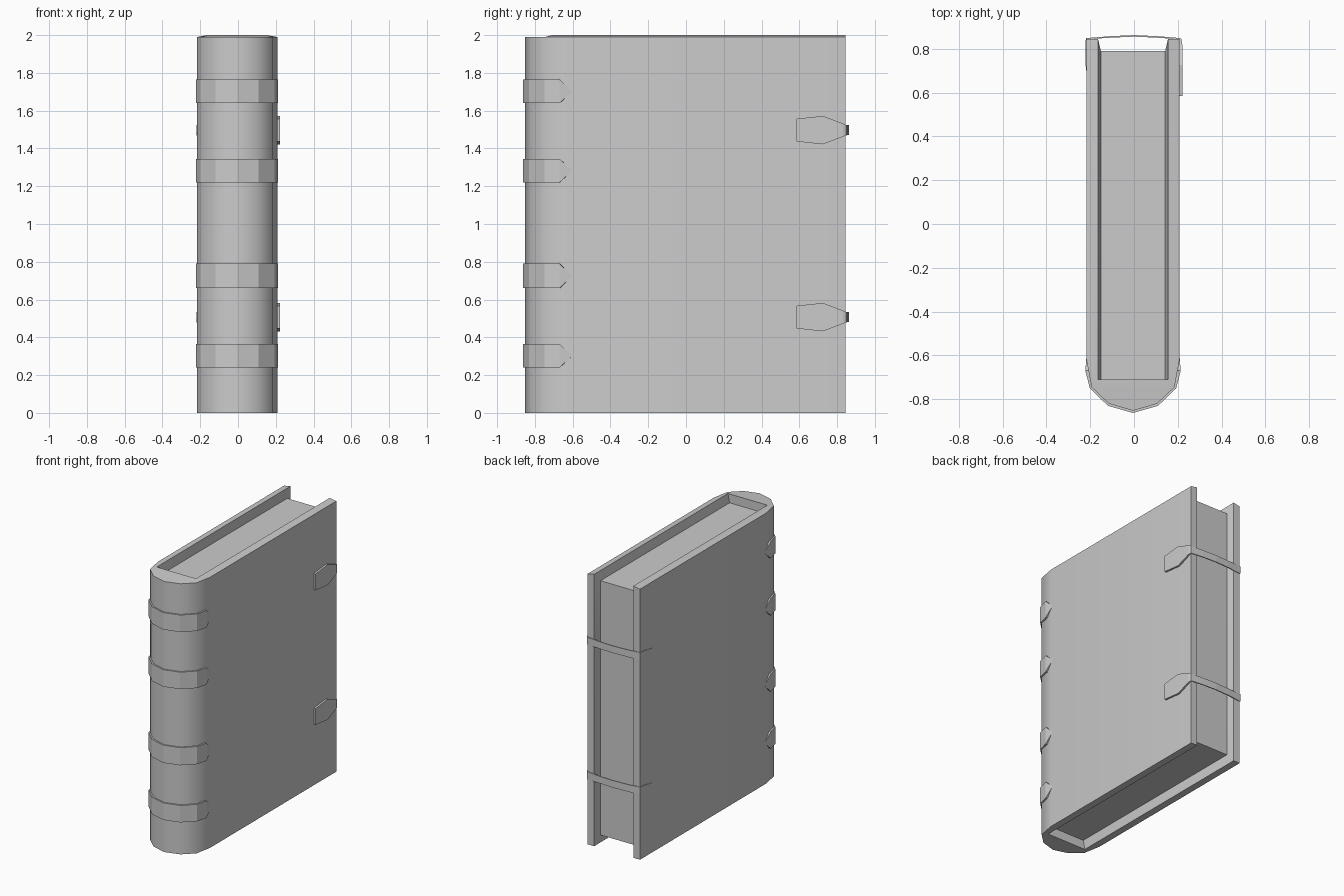
import bpy, bmesh, math

if "Cube" in bpy.data.objects:
    bpy.data.objects.remove(bpy.data.objects["Cube"])

CX = -0.0045  # the book body sits slightly off centre because of the clasps


def make_object(name, verts, faces, smooth=None):
    mesh = bpy.data.meshes.new(name)
    mesh.from_pydata(verts, [], faces)
    bm = bmesh.new()
    bm.from_mesh(mesh)
    if smooth is not None:
        bmesh.ops.recalc_face_normals(bm, faces=bm.faces)
    bm.to_mesh(mesh)
    bm.free()
    ob = bpy.data.objects.new(name, mesh)
    bpy.context.collection.objects.link(ob)
    if smooth:
        bpy.ops.object.select_all(action='DESELECT')
        ob.select_set(True)
        bpy.context.view_layer.objects.active = ob
        bpy.ops.object.shade_smooth_by_angle(angle=math.radians(smooth))
    return ob


def mirrored(half):
    """Mirror a half path that ends on the centre line."""
    return half + [(-p[0],) + tuple(p[1:]) for p in half[-2::-1]]


def strip(name, path, zc, thick):
    """Upright strip through (x, y, half height) points, thickened inwards."""
    verts, faces = [], []
    for x, y, h in path:
        verts += [(x, y, zc - h), (x, y, zc + h)]
    for i in range(0, 2 * len(path) - 2, 2):
        faces.append((i, i + 1, i + 3, i + 2))
    ob = make_object(name, verts, faces)
    mod = ob.modifiers.new("thickness", 'SOLIDIFY')
    mod.thickness = thick
    mod.offset = -1
    return ob


# Cover: two boards and a rounded spine, with walls sloping in to the pages
outer = mirrored([(0.2125, 0.845), (0.2125, -0.62), (0.189, -0.745),
                  (0.11, -0.82), (0, -0.852)])
rim = [(0.16, 0.845), (0.16, -0.71), (-0.16, -0.71), (-0.16, 0.845)]
page = [(0.147, 0.79), (0.147, -0.71), (-0.147, -0.71), (-0.147, 0.79)]
verts = []
for ring, lo, hi in ((outer, 0, 1.99), (rim, 0, 2.0), (page, 0.065, 1.935)):
    for z in (lo, hi):
        verts += [(x + CX, y, z) for x, y in ring]
n = len(outer)
O = [list(range(0, n)), list(range(n, 2 * n))]
R = [[2 * n + k * 4 + i for i in range(4)] for k in (0, 1)]
P = [[2 * n + 8 + k * 4 + i for i in range(4)] for k in (0, 1)]
faces = [(O[0][i], O[0][i + 1], O[1][i + 1], O[1][i]) for i in range(n - 1)]
for k in (0, 1):
    o, r, p = O[k], R[k], P[k]
    faces += [(o[0], o[1], r[1], r[0]), (o[-1], r[3], r[2], o[-2]),
              tuple(o[1:-1]) + (r[2], r[1])]
    faces += [(r[i], r[i + 1], p[i + 1], p[i]) for i in range(3)]
for a, b in ((0, 0), (-1, 3)):
    faces += [(O[0][a], O[1][a], R[1][b], R[0][b]),
              (R[0][b], R[1][b], P[1][b], P[0][b])]
make_object("cover", verts, faces, smooth=45)

# Page block
pv = [(x + CX, y, z) for z in (0.065, 1.935) for x, y in page]
pf = [(0, 1, 2, 3), (4, 5, 6, 7)] + [(i, (i + 1) % 4, (i + 1) % 4 + 4, i + 4)
                                     for i in range(4)]
make_object("page_block", pv, pf, smooth=0)

# Raised bands around the spine, tapering onto the boards
for i, (lo, hi) in enumerate(((0.24, 0.365), (0.66, 0.79),
                              (1.22, 1.345), (1.64, 1.765))):
    h = (hi - lo) / 2
    path = mirrored([(0.213, -0.61, 0.008), (0.2175, -0.67, h), (0.197, -0.75, h),
                     (0.114, -0.83, h), (0, -0.862, h)])
    strip(f"spine_band_{i + 1}", [(x + CX, y, z) for x, y, z in path],
          (lo + hi) / 2, 0.014)

# Straps across the page edge, each with a pointed clasp plate on the right board
for i, z in enumerate((0.507, 1.497)):
    strip(f"strap_{i + 1}",
          [(-0.22, 0.70, 0.006), (-0.221, 0.80, 0.025), (-0.22, 0.848, 0.028),
           (-0.11, 0.857, 0.026), (0, 0.862, 0.026), (0.11, 0.857, 0.026),
           (0.213, 0.848, 0.028), (0.217, 0.83, 0.033)], z, 0.007)
    strip(f"clasp_plate_{i + 1}",
          [(0.215, 0.845, 0.03), (0.22, 0.83, 0.035), (0.222, 0.725, 0.075),
           (0.222, 0.585, 0.06)], z, 0.014)
